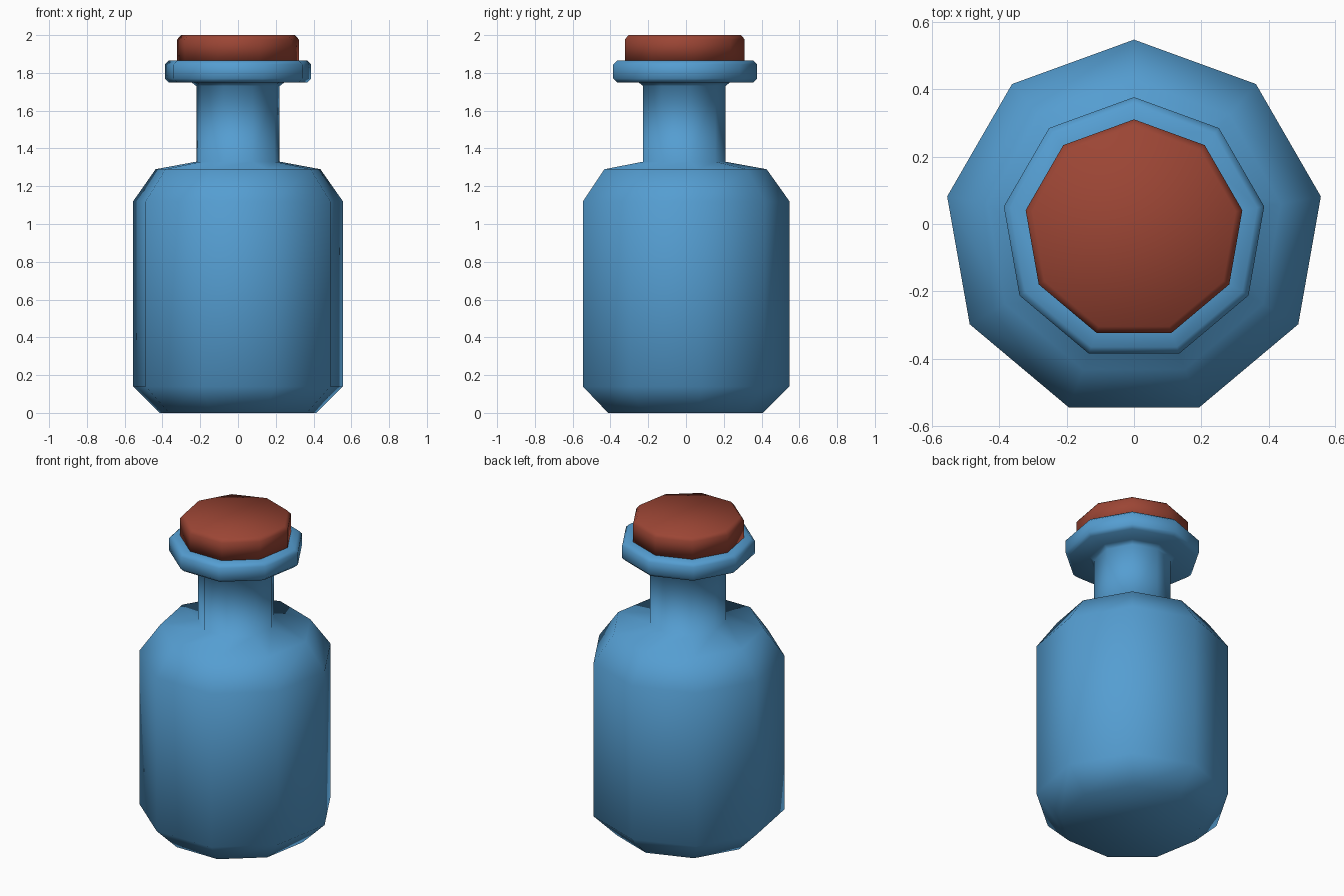
import bpy, bmesh, math

if "Cube" in bpy.data.objects:
    bpy.data.objects.remove(bpy.data.objects["Cube"])

SIDES = 9
CENTRE_Y = -0.016  # a nonagon's bounds are off its axis


def lathe(name, profile, colour):
    """Turn a (radius, z) profile into a closed nine-sided solid."""
    bm = bmesh.new()
    rings = []
    for r, z in profile:
        ring = []
        for i in range(SIDES):
            a = math.pi / 2 + 2 * math.pi * i / SIDES
            ring.append(bm.verts.new((r * math.cos(a), r * math.sin(a) + CENTRE_Y, z)))
        rings.append(ring)
    for low, high in zip(rings, rings[1:]):
        for i in range(SIDES):
            j = (i + 1) % SIDES
            bm.faces.new((low[i], low[j], high[j], high[i]))
    bm.faces.new(rings[0][::-1])
    bm.faces.new(rings[-1])
    for f in bm.faces:
        f.smooth = True
    mesh = bpy.data.meshes.new(name)
    bm.to_mesh(mesh)
    bm.free()
    mat = bpy.data.materials.new(name + "_colour")
    mat.diffuse_color = (*colour, 1)
    mat.use_nodes = True
    mat.node_tree.nodes["Principled BSDF"].inputs["Base Color"].default_value = mat.diffuse_color
    mesh.materials.append(mat)
    obj = bpy.data.objects.new(name, mesh)
    bpy.context.collection.objects.link(obj)
    return obj


# Bottle: chamfered base, straight body, shoulder, neck
BLUE = (0.09, 0.34, 0.64)
lathe("bottle_body", [
    (0.422, 0), (0.564, 0.14), (0.564, 1.12), (0.443, 1.29), (0.224, 1.33),
    (0.224, 1.73), (0.25, 1.75),
    # rounded lip
    (0.372, 1.75), (0.393, 1.77), (0.393, 1.845), (0.372, 1.865), (0.30, 1.865),
], BLUE)

# Stopper with bevelled top edge
lathe("stopper", [(0.327, 1.862), (0.327, 1.977), (0.307, 2.0)], (0.33, 0.06, 0.035))
